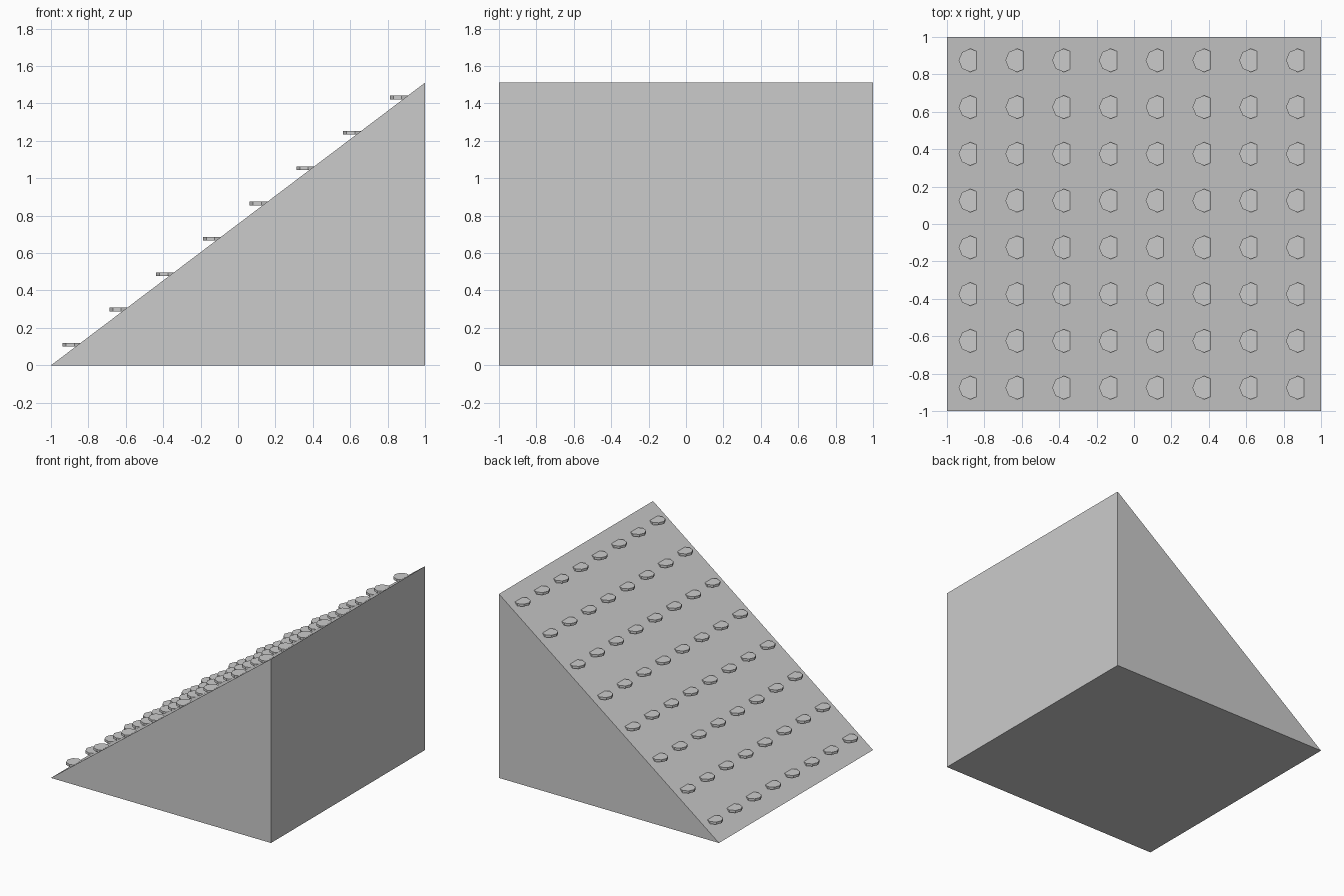
import bpy, bmesh, math

if "Cube" in bpy.data.objects:
    bpy.data.objects.remove(bpy.data.objects["Cube"])

HEIGHT = 1.511
STUD_R, STUD_T = 0.0625, 0.02


def slope_z(x):
    return HEIGHT * (x + 1) / 2


def finish(name, bm):
    bmesh.ops.recalc_face_normals(bm, faces=bm.faces)
    mesh = bpy.data.meshes.new(name)
    bm.to_mesh(mesh)
    bm.free()
    obj = bpy.data.objects.new(name, mesh)
    bpy.context.collection.objects.link(obj)
    return obj


# Wedge body: triangular profile extruded front to back
bm = bmesh.new()
profile = [bm.verts.new((x, -1, z)) for x, z in ((-1, 0), (1, 0), (1, HEIGHT))]
face = bm.faces.new(profile)
side = bmesh.ops.extrude_face_region(bm, geom=[face], use_keep_orig=True)
bmesh.ops.translate(bm, vec=(0, 2, 0),
                    verts=[g for g in side["geom"] if isinstance(g, bmesh.types.BMVert)])
finish("slope_body", bm)

# Row of level octagonal studs partly sunk into the slope, stepped up the ramp
bm = bmesh.new()
for i in range(8):
    x = -0.875 + 0.25 * i
    for j in range(8):
        y = -0.875 + 0.25 * j
        stud = bmesh.ops.create_cone(bm, cap_ends=True, segments=8, radius1=STUD_R,
                                     radius2=STUD_R, depth=STUD_T)
        bmesh.ops.translate(bm, verts=stud["verts"], vec=(x, y, slope_z(x) + 0.015))

# Trim the parts buried inside the body
bmesh.ops.bisect_plane(bm, geom=bm.verts[:] + bm.edges[:] + bm.faces[:],
                       plane_co=(-1, 0, 0), plane_no=(-HEIGHT, 0, 2), clear_inner=True)
finish("studs", bm)
